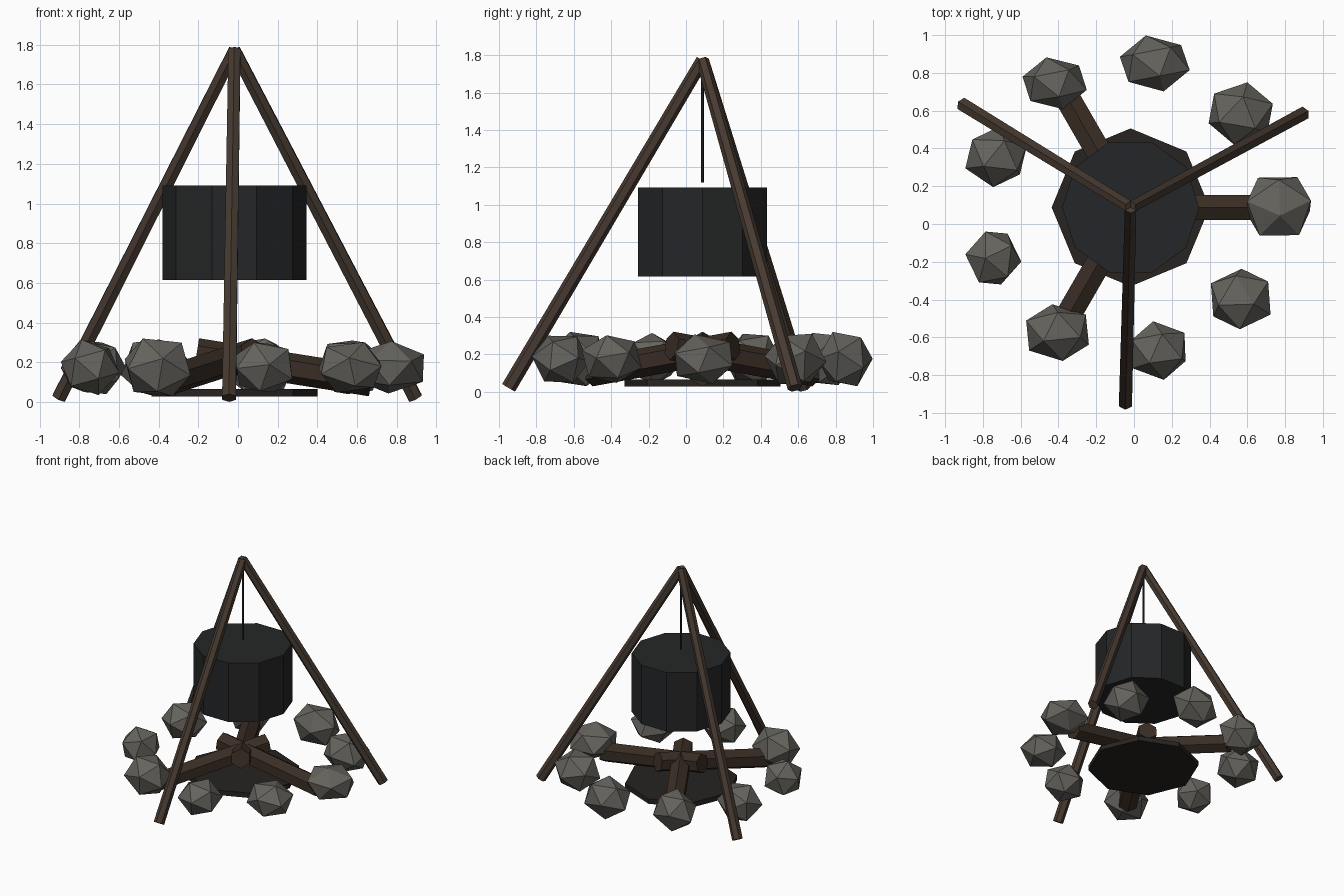
import bpy, bmesh, math, random
from mathutils import Vector, Euler

if "Cube" in bpy.data.objects:
    bpy.data.objects.remove(bpy.data.objects["Cube"])

random.seed(4)
CENTRE = Vector((-0.018, 0.088, 0))


def material(name, rgb):
    m = bpy.data.materials.new(name)
    m.diffuse_color = (*rgb, 1)
    m.use_nodes = True
    m.node_tree.nodes["Principled BSDF"].inputs["Base Color"].default_value = m.diffuse_color
    return m


POLE = material("pole_wood", (0.062, 0.042, 0.030))
LOG = material("charred_log", (0.042, 0.027, 0.018))
IRON = material("iron", (0.018, 0.019, 0.020))
ASH = material("ash", (0.020, 0.017, 0.015))
STONE = material("stone", (0.13, 0.125, 0.11))


def finish(bm, name, mat):
    me = bpy.data.meshes.new(name)
    bm.to_mesh(me)
    bm.free()
    me.materials.append(mat)
    ob = bpy.data.objects.new(name, me)
    bpy.context.collection.objects.link(ob)
    return ob


def rod(name, a, b, r1, r2, sides, mat, spin=0.0):
    """Capped prism running from point a (radius r1) to point b (radius r2)."""
    a, b = Vector(a), Vector(b)
    bm = bmesh.new()
    bmesh.ops.create_cone(bm, cap_ends=True, segments=sides,
                          radius1=r1, radius2=r2, depth=(b - a).length)
    ob = finish(bm, name, mat)
    q = (b - a).to_track_quat('Z', 'Y') if abs((b - a).normalized().z) < 0.999 else Euler((0, 0, 0)).to_quaternion()
    ob.rotation_mode = 'QUATERNION'
    ob.rotation_quaternion = q @ Euler((0, 0, spin)).to_quaternion()
    ob.location = (a + b) / 2
    return ob


def polar(deg, r, z):
    t = math.radians(deg)
    return CENTRE + Vector((r * math.cos(t), r * math.sin(t), z))


# Tripod poles meeting above the fire
for i, deg in enumerate((28.5, 148.5, 268.5)):
    rod(f"tripod_pole_{i + 1}", polar(deg, 1.037, 0.021), polar(deg, 0, 1.772),
        0.040, 0.035, 6, POLE)

# Hanging rod and ten-sided pot
rod("hanging_rod", polar(0, 0, 1.12), polar(0, 0, 1.76), 0.008, 0.008, 6, IRON)
rod("cooking_pot", polar(0, 0, 0.615), polar(0, 0, 1.092), 0.363, 0.363, 10, IRON, math.pi / 2)

# Ash bed and three crossed logs
rod("ash_bed", polar(0, 0, 0.027), polar(0, 0, 0.066), 0.418, 0.418, 8, ASH)
for i, deg in enumerate((0, 120, 240)):
    rod(f"fire_log_{i + 1}", polar(deg, -0.19, 0.245), polar(deg, 0.69, 0.105),
        0.077, 0.077, 6, LOG)

# Ring of stones: x, y, then half sizes in x, y, z
STONES = [(0.11, 0.85, 0.185, 0.148, 0.145), (-0.42, 0.745, 0.17, 0.137, 0.14),
          (-0.73, 0.355, 0.163, 0.16, 0.135), (-0.745, -0.18, 0.148, 0.14, 0.14),
          (-0.405, -0.575, 0.166, 0.15, 0.145), (0.13, -0.67, 0.143, 0.155, 0.125),
          (0.565, -0.397, 0.158, 0.16, 0.127), (0.765, 0.093, 0.172, 0.155, 0.132),
          (0.565, 0.585, 0.17, 0.165, 0.135)]
for i, (x, y, *half) in enumerate(STONES):
    bm = bmesh.new()
    bmesh.ops.create_icosphere(bm, subdivisions=1, radius=1)
    turn = Euler((random.uniform(-.5, .5), random.uniform(-.5, .5), random.uniform(0, 6.28)))
    bmesh.ops.rotate(bm, verts=bm.verts, matrix=turn.to_matrix())
    for k in range(3):
        top = max(v.co[k] for v in bm.verts)
        for v in bm.verts:
            v.co[k] *= half[k] / top
    finish(bm, f"ring_stone_{i + 1}", STONE).location = (x, y, 0.175)
